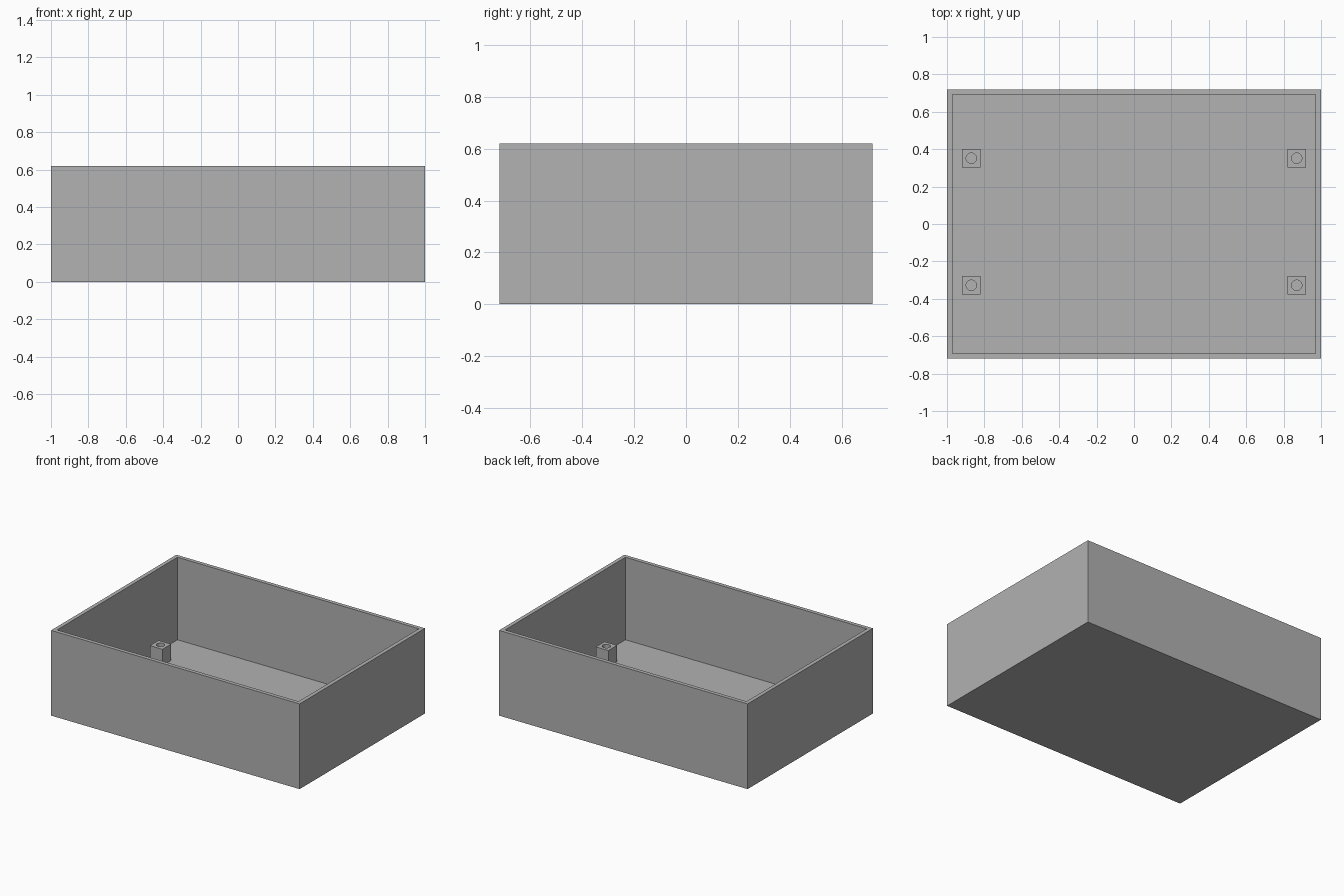
import bpy, bmesh, math

if "Cube" in bpy.data.objects:
    bpy.data.objects.remove(bpy.data.objects["Cube"], do_unlink=True)

WIDTH, DEPTH, HEIGHT = 2.0, 1.44, 0.62
WALL, FLOOR = 0.04, 0.02
POST_SIZE, POST_TOP, HOLE_RADIUS = 0.1, 0.14, 0.028

grey = bpy.data.materials.new("plain grey")
grey.use_nodes = True
colour = (0.445, 0.445, 0.445, 1)
grey.diffuse_color = colour
grey.node_tree.nodes["Principled BSDF"].inputs["Base Color"].default_value = colour


def finish(bm, name, location=(0, 0, 0)):
    bmesh.ops.recalc_face_normals(bm, faces=bm.faces)
    mesh = bpy.data.meshes.new(name)
    bm.to_mesh(mesh)
    bm.free()
    mesh.materials.append(grey)
    obj = bpy.data.objects.new(name, mesh)
    obj.location = location
    bpy.context.collection.objects.link(obj)
    return obj


def loop(bm, points):
    verts = [bm.verts.new((x, y, 0)) for x, y in points]
    return [bm.edges.new((a, b)) for a, b in zip(verts, verts[1:] + verts[:1])]


# Open box: inset the top face and sink it to the floor
bm = bmesh.new()
bmesh.ops.create_cube(bm, size=1)
for v in bm.verts:
    v.co = (v.co.x * WIDTH, v.co.y * DEPTH, (v.co.z + 0.5) * HEIGHT)
top = max(bm.faces, key=lambda f: f.calc_center_median().z)
bmesh.ops.inset_region(bm, faces=[top], thickness=WALL)
inner = bmesh.ops.extrude_discrete_faces(bm, faces=[top])["faces"][0]
for v in inner.verts:
    v.co.z = FLOOR
finish(bm, "open_box")


# Square mounting post with a round screw hole
def post(name, x, y):
    bm = bmesh.new()
    h = POST_SIZE / 2
    edges = loop(bm, [(-h, -h), (h, -h), (h, h), (-h, h)])
    angles = [math.tau * i / 32 for i in range(32)]
    edges += loop(bm, [(HOLE_RADIUS * math.cos(a), HOLE_RADIUS * math.sin(a)) for a in angles])
    bmesh.ops.triangle_fill(bm, edges=edges, use_beauty=True, normal=(0, 0, 1))
    result = bmesh.ops.extrude_face_region(bm, geom=bm.faces[:], use_keep_orig=True)
    for v in result["geom"]:
        if isinstance(v, bmesh.types.BMVert):
            v.co.z = POST_TOP - FLOOR
    finish(bm, name, (x, y, FLOOR))


for side, x in (("left", 0.87), ("right", -0.87)):
    for end, y in (("front", -0.328), ("back", 0.352)):
        post(f"{end}_{side}_post", x, y)
